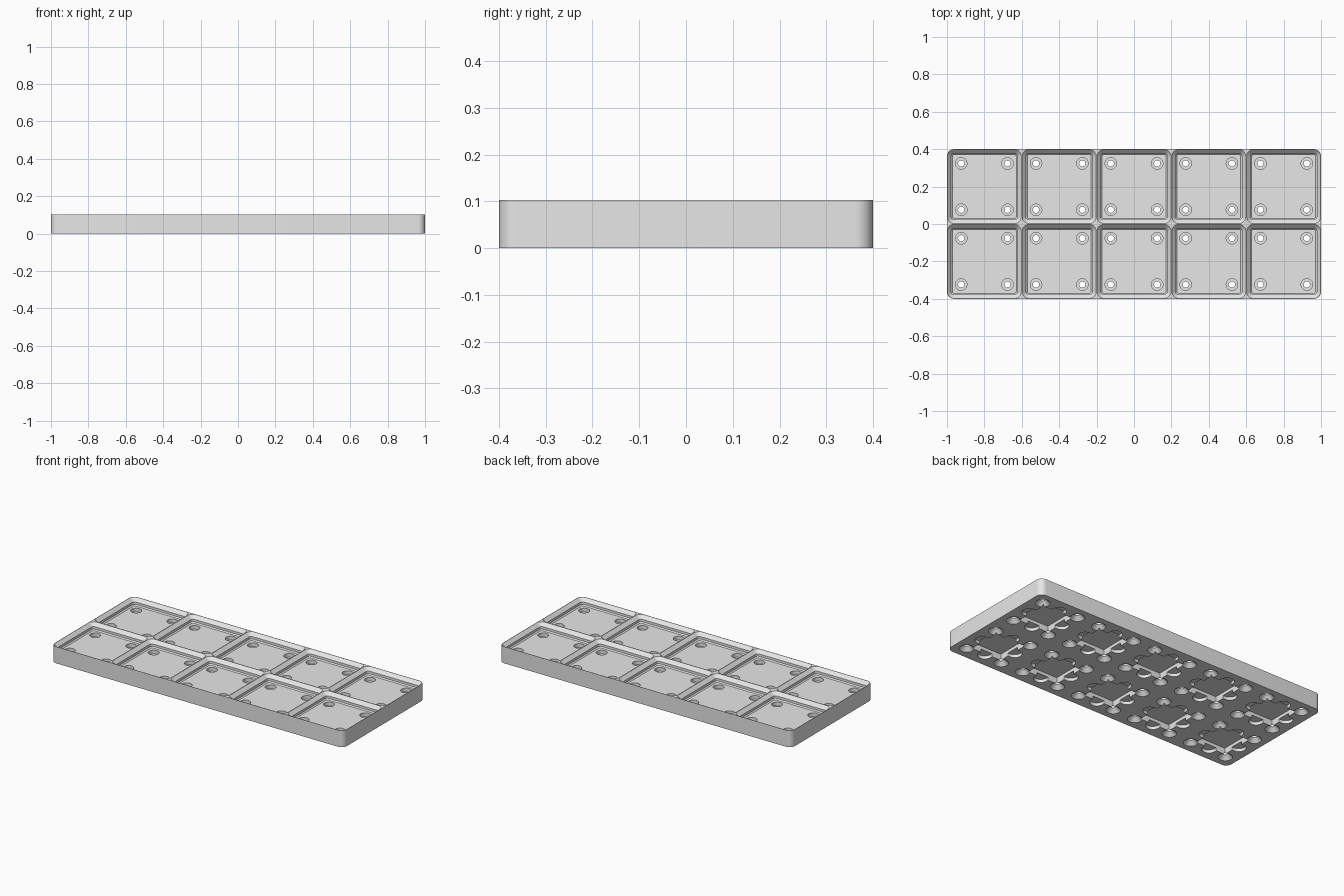
import bpy, bmesh
from math import pi, cos, sin

cube = bpy.data.objects.get("Cube")
if cube:
    bpy.data.objects.remove(cube, do_unlink=True)

MM = 2 / 210            # five cells of 42 mm span two units
CELL, BASE, TOP = 42, 6.4, 10.8
CELLS = [((i - 2) * CELL, (j - 0.5) * CELL) for i in range(5) for j in range(2)]
QUARTERS = [(1, 0), (0, 1), (-1, 0), (0, -1)]


def rounded_rect(hx, hy, r, steps=8):
    """Outline of a rectangle with rounded corners, anticlockwise."""
    pts = []
    for k, (sx, sy) in enumerate([(1, 1), (-1, 1), (-1, -1), (1, -1)]):
        for s in range(steps + 1):
            a = (k + s / steps) * pi / 2
            pts.append((sx * (hx - r) + r * cos(a), sy * (hy - r) + r * sin(a)))
    return pts


def circle(r, n=32):
    return [(r * cos(2 * pi * k / n), r * sin(2 * pi * k / n)) for k in range(n)]


def loft(bm, layers, cx=0, cy=0):
    """Closed solid through (outline, height) layers, given in mm."""
    rings = [[bm.verts.new(((x + cx) * MM, (y + cy) * MM, z * MM)) for x, y in pts]
             for pts, z in layers]
    for a, b in zip(rings, rings[1:]):
        for k in range(len(a)):
            m = (k + 1) % len(a)
            bm.faces.new((a[k], a[m], b[m], b[k]))
    bm.faces.new(rings[0][::-1])
    bm.faces.new(rings[-1])


def make_object(name, bm):
    bmesh.ops.recalc_face_normals(bm, faces=bm.faces)
    mesh = bpy.data.meshes.new(name)
    bm.to_mesh(mesh)
    bm.free()
    obj = bpy.data.objects.new(name, mesh)
    bpy.context.collection.objects.link(obj)
    return obj


# Slab with rounded corners
bm = bmesh.new()
slab = rounded_rect(CELL * 2.5, CELL, 4)
loft(bm, [(slab, 0), (slab, TOP)])
plate = make_object("grid_baseplate", bm)

pockets, holes, wells, channels = (bmesh.new() for _ in range(4))
for cx, cy in CELLS:
    # Stepped pocket: chamfer, upright wall, chamfer
    steps = [(17.9, 0.9, BASE), (18.6, 1.6, BASE + 0.7), (18.6, 1.6, BASE + 2.25),
             (20.75, 3.75, TOP), (20.75, 3.75, TOP + 2)]
    loft(pockets, [(rounded_rect(h, h, r), z) for h, r, z in steps], cx, cy)

    # Corner holes: countersink below, screw shaft, magnet seat above
    profile = [(4.25, -1), (4.25, 0), (1.75, 2.5), (1.75, 4), (3.25, 4), (3.25, BASE + 1)]
    for sx in (-13, 13):
        for sy in (-13, 13):
            loft(holes, [(circle(r), z) for r, z in profile], cx + sx, cy + sy)

    # Square well in the underside
    square = [(-10.7, -10.7), (10.7, -10.7), (10.7, 10.7), (-10.7, 10.7)]
    loft(wells, [(square, -1), (square, 4)], cx, cy)

    # Round-ended channels leaving each side of the well
    tongue = [(7.875, 4.25), (7.875, -4.25)]
    tongue += [(12.125 + 4.25 * cos(a), 4.25 * sin(a))
               for a in (pi * (k / 16 - 0.5) for k in range(17))]
    for c, s in QUARTERS:
        turned = [(x * c - y * s, x * s + y * c) for x, y in tongue]
        loft(channels, [(turned, -1), (turned, 2)], cx, cy)

# Cut everything out of the slab
bpy.context.view_layer.objects.active = plate
for name, cut in (("pocket_cutter", pockets), ("hole_cutter", holes),
                  ("well_cutter", wells), ("channel_cutter", channels)):
    cutter = make_object(name, cut)
    cutter.hide_render = True
    mod = plate.modifiers.new(name, "BOOLEAN")
    mod.operation, mod.solver, mod.object = "DIFFERENCE", "EXACT", cutter
    bpy.ops.object.modifier_apply(modifier=name)
    bpy.data.objects.remove(cutter, do_unlink=True)

# Single grey plastic
grey = bpy.data.materials.new("light_grey_plastic")
grey.use_nodes = True
colour = (0.8, 0.8, 0.8, 1)
grey.diffuse_color = colour
grey.node_tree.nodes["Principled BSDF"].inputs["Base Color"].default_value = colour
plate.data.materials.clear()
plate.data.materials.append(grey)

bpy.ops.object.select_all(action="DESELECT")
plate.select_set(True)
bpy.ops.object.shade_smooth_by_angle(angle=pi / 6)
